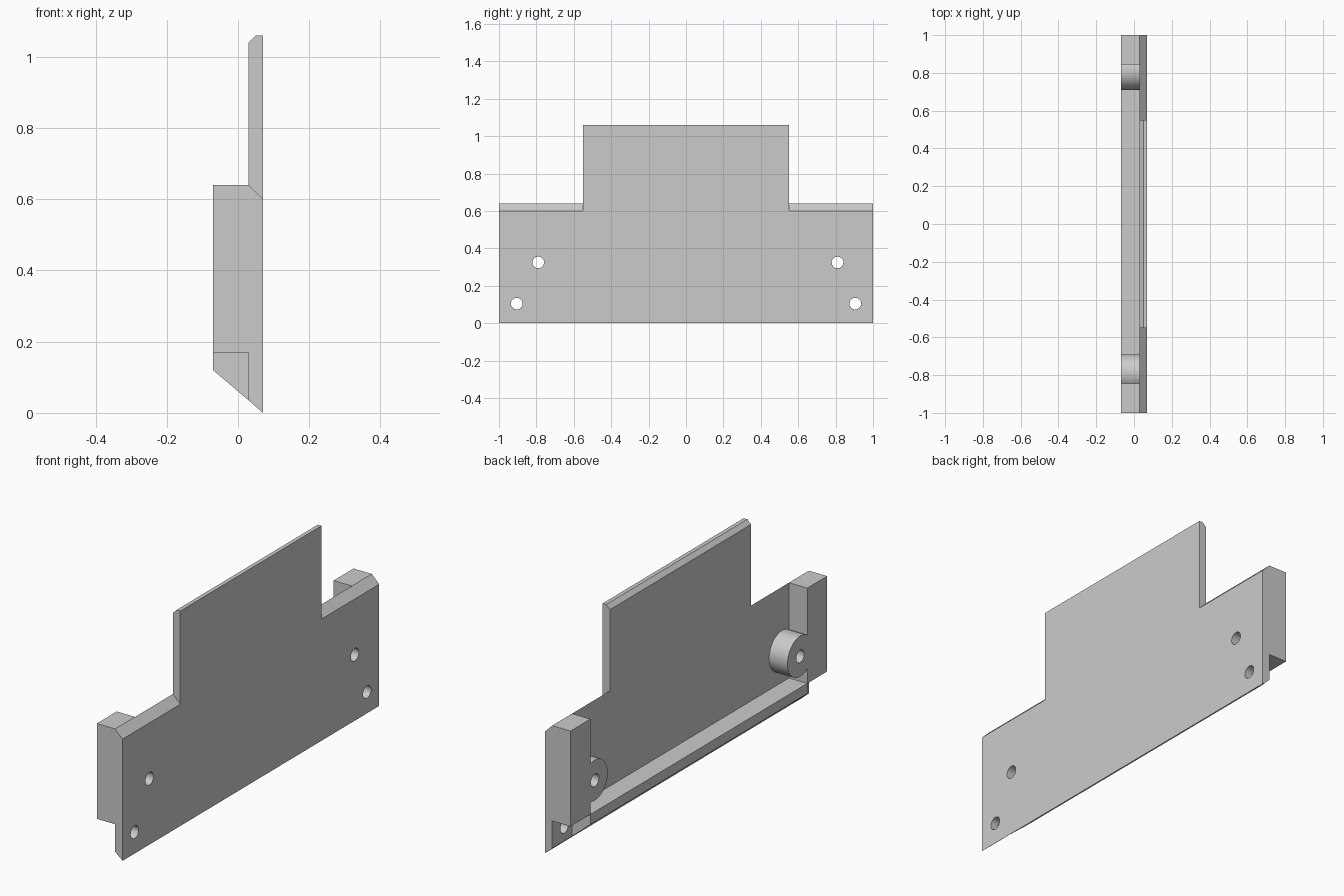
import bpy, bmesh, math
from mathutils import Matrix

cube = bpy.data.objects.get("Cube")
if cube:
    bpy.data.objects.remove(cube, do_unlink=True)

grey = bpy.data.materials.new("light_grey")
grey.use_nodes = True
colour = (0.6, 0.6, 0.6, 1)
grey.diffuse_color = colour
grey.node_tree.nodes["Principled BSDF"].inputs["Base Color"].default_value = colour

BACK, FACE, INNER = -0.07, 0.07, 0.03   # x levels: rail back, plate face, plate back
POST_Y = 0.845                          # inner edge of the end posts


def finish(name, bm):
    bmesh.ops.recalc_face_normals(bm, faces=bm.faces)
    mesh = bpy.data.meshes.new(name)
    bm.to_mesh(mesh)
    bm.free()
    mesh.materials.append(grey)
    obj = bpy.data.objects.new(name, mesh)
    bpy.context.collection.objects.link(obj)
    return obj


def extrude_y(name, profile, y0, y1):
    """Extrude an (x, z) profile between two y positions."""
    bm = bmesh.new()
    face = bm.faces.new([bm.verts.new((x, y0, z)) for x, z in profile])
    new = bmesh.ops.extrude_face_region(bm, geom=[face])["geom"]
    verts = [v for v in new if isinstance(v, bmesh.types.BMVert)]
    bmesh.ops.translate(bm, verts=verts, vec=(0, y1 - y0, 0))
    return finish(name, bm)


def cylinder_x(name, y, z, radius, x0, x1):
    bm = bmesh.new()
    place = Matrix.Translation(((x0 + x1) / 2, y, z)) @ Matrix.Rotation(math.pi / 2, 4, "Y")
    bmesh.ops.create_cone(bm, cap_ends=True, segments=48, radius1=radius,
                          radius2=radius, depth=x1 - x0, matrix=place)
    return finish(name, bm)


def combine(target, other, operation):
    """Apply a boolean and discard the helper."""
    mod = target.modifiers.new("combine", "BOOLEAN")
    mod.operation, mod.object, mod.solver = operation, other, "EXACT"
    bpy.context.view_layer.objects.active = target
    bpy.ops.object.modifier_apply(modifier=mod.name)
    bpy.data.objects.remove(other, do_unlink=True)


# Main plate with bevelled shoulders and a raised centre tab
plate = extrude_y("plate", [(FACE, 0), (FACE, 0.6), (INNER, 0.64), (INNER, 0.035)], -1, 1)
tab = extrude_y("tab", [(FACE, 0.5), (FACE, 1.06), (0.05, 1.06), (INNER, 1.04), (INNER, 0.5)],
                -0.55, 0.55)
combine(plate, tab, "UNION")

# Lower rail with a sloped underside
rail = extrude_y("lower_rail", [(BACK, 0.17), (INNER, 0.17), (INNER, 0.035), (BACK, 0.12)],
                 -POST_Y, POST_Y)

# End posts, each with a round screw boss
posts = []
for name, side, boss_y in (("front_post", -1, -0.79), ("back_post", 1, 0.81)):
    post = extrude_y(name, [(BACK, 0.17), (INNER, 0.17), (INNER, 0.64), (BACK, 0.64)],
                     side * POST_Y, side)
    combine(post, cylinder_x("boss", boss_y, 0.325, 0.1, BACK, INNER), "UNION")
    combine(post, cylinder_x("cutter", boss_y, 0.325, 0.031, -0.2, 0.2), "DIFFERENCE")
    posts.append(post)

    # Matching holes through the plate
    for y, z in ((boss_y, 0.325), (side * 0.905, 0.105)):
        combine(plate, cylinder_x("cutter", y, z, 0.031, -0.2, 0.2), "DIFFERENCE")

# Smooth the round walls and keep the edges crisp
for obj in bpy.context.selected_objects:
    obj.select_set(False)
for obj in [plate] + posts:
    obj.select_set(True)
bpy.context.view_layer.objects.active = plate
bpy.ops.object.shade_smooth_by_angle(angle=math.radians(25))
